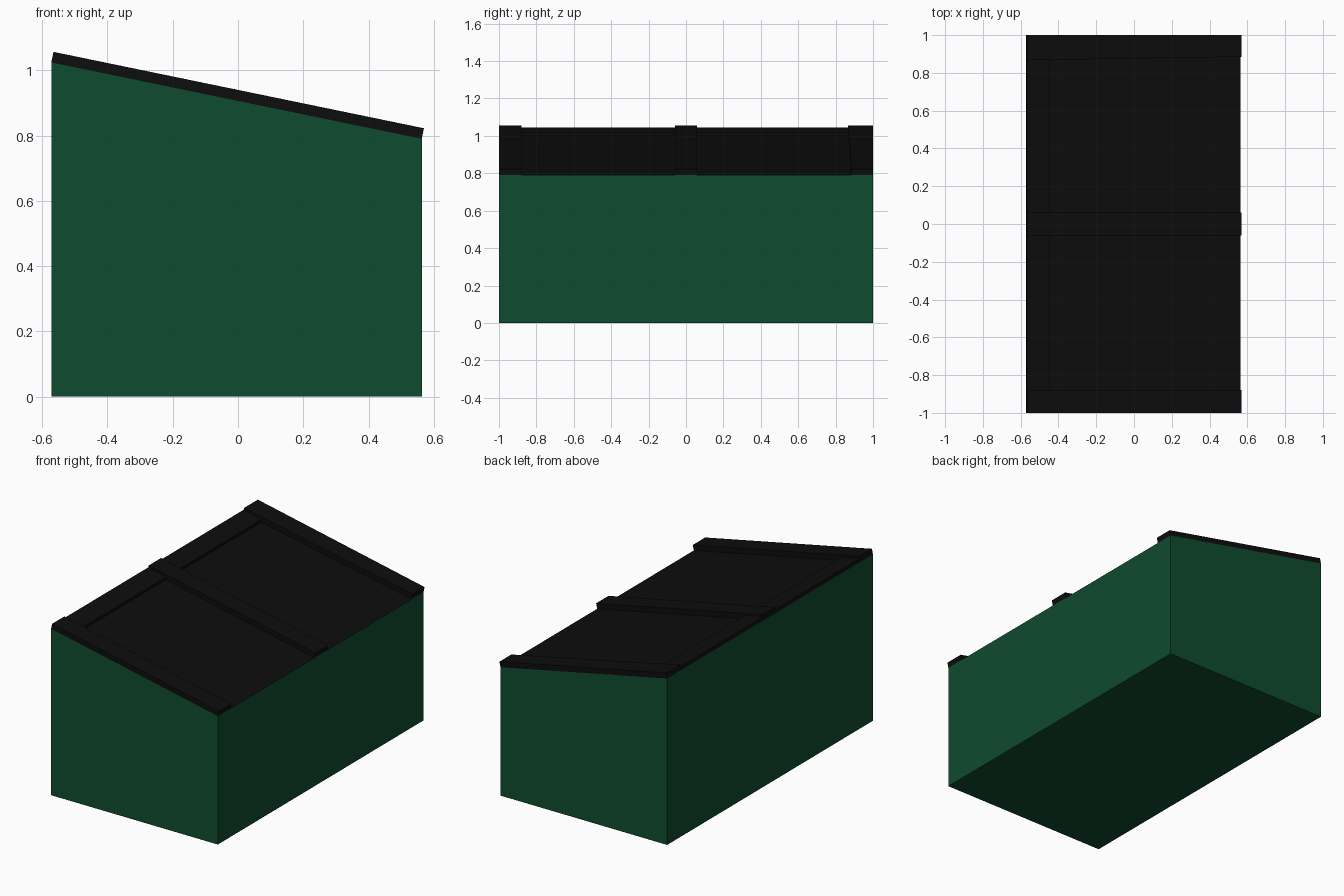
import bpy
from mathutils import Vector

if "Cube" in bpy.data.objects:
    bpy.data.objects.remove(bpy.data.objects["Cube"])


def material(name, colour):
    m = bpy.data.materials.new(name)
    m.diffuse_color = (*colour, 1)
    m.use_nodes = True
    m.node_tree.nodes["Principled BSDF"].inputs["Base Color"].default_value = m.diffuse_color
    return m


green = material("dark green", (0.0048, 0.07, 0.028))
black = material("black", (0.004, 0.004, 0.004))

HIGH, LOW = Vector((-0.572, 0, 1.024)), Vector((0.563, 0, 0.79))
SLOPE = (LOW - HIGH).normalized()
NORMAL = Vector((-SLOPE.z, 0, SLOPE.x))
LENGTH = (LOW - HIGH).length
FACES = [(0, 3, 2, 1), (4, 5, 6, 7), (0, 1, 5, 4),
         (1, 2, 6, 5), (2, 3, 7, 6), (3, 0, 4, 7)]


def hexa(name, verts, mats):
    me = bpy.data.meshes.new(name)
    me.from_pydata([tuple(v) for v in verts], [], FACES)
    for m in mats:
        me.materials.append(m)
    ob = bpy.data.objects.new(name, me)
    bpy.context.collection.objects.link(ob)
    return ob


def lid_strip(name, u0, u1, y0, y1, thick, y1_low=None, y0_low=None):
    """Slab lying on the sloping top, u measured down the slope."""
    y1_low = y1 if y1_low is None else y1_low
    y0_low = y0 if y0_low is None else y0_low
    corners = [(u0, y0), (u1, y0_low), (u1, y1_low), (u0, y1)]
    verts = [HIGH + SLOPE * u + NORMAL * h + Vector((0, y, 0))
             for h in (0, thick) for u, y in corners]
    return hexa(name, verts, [black])


# green wedge-shaped box with a black sloping top panel
base = [(HIGH.x, -1), (LOW.x, -1), (LOW.x, 1), (HIGH.x, 1)]
box = hexa("box_body", [(x, y, 0) for x, y in base] +
           [(x, y, HIGH.z if x < 0 else LOW.z) for x, y in base], [green, black])
for p in box.data.polygons:
    p.material_index = 1 if p.normal.z > 0.5 else 0

# three raised rails running down the slope
lid_strip("lid_rail_front", 0, LENGTH, -1, -0.88, 0.033)
lid_strip("lid_rail_middle", 0, LENGTH, -0.06, 0.06, 0.033)
lid_strip("lid_rail_back", 0, LENGTH, 0.867, 1, 0.033, y0_low=0.885)

# thinner strips along the high edge between the rails
lid_strip("lid_edge_front", 0, 0.125, -0.88, -0.06, 0.021)
lid_strip("lid_edge_back", 0, 0.125, 0.06, 0.867, 0.021, y1_low=0.869)
